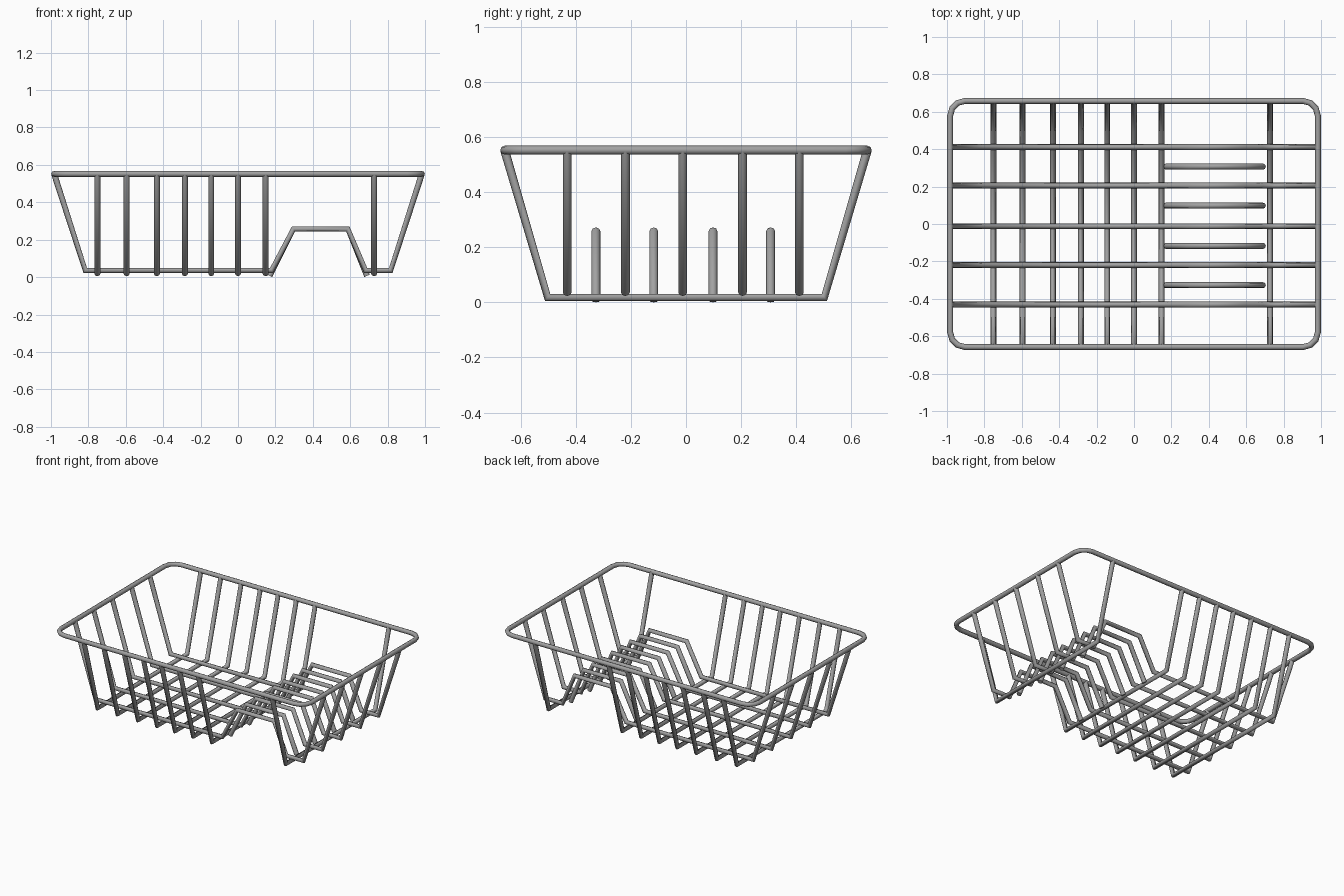
import bpy
from math import cos, sin, pi

cube = bpy.data.objects.get("Cube")
if cube:
    bpy.data.objects.remove(cube)

steel = bpy.data.materials.new("grey_steel")
steel.use_nodes = True
colour = (0.36, 0.36, 0.36, 1)
steel.diffuse_color = colour
steel.node_tree.nodes["Principled BSDF"].inputs["Base Color"].default_value = colour

WIRE = 0.016
RIM_X, RIM_Y, RIM_Z = 0.983, 0.658, 0.552


def wire(name, points, closed=False):
    """Round bar swept along a polyline, turned into a smooth mesh."""
    curve = bpy.data.curves.new(name, "CURVE")
    curve.dimensions = "3D"
    curve.bevel_depth = WIRE
    curve.bevel_resolution = 2
    curve.use_fill_caps = True
    spline = curve.splines.new("POLY")
    spline.points.add(len(points) - 1)
    for p, co in zip(spline.points, points):
        p.co = (*co, 1)
    spline.use_cyclic_u = closed
    obj = bpy.data.objects.new(name, curve)
    bpy.context.collection.objects.link(obj)
    curve.materials.append(steel)
    bpy.ops.object.select_all(action="DESELECT")
    obj.select_set(True)
    bpy.context.view_layer.objects.active = obj
    bpy.ops.object.convert(target="MESH")
    bpy.ops.object.shade_smooth_by_angle(angle=pi / 2.2)
    return obj


# Top rim: rectangle with rounded corners
R = 0.08
rim = []
for i, (sx, sy) in enumerate([(1, 1), (-1, 1), (-1, -1), (1, -1)]):
    for k in range(4):
        a = (i + k / 3) * pi / 2
        rim.append((sx * (RIM_X - R) + R * cos(a), sy * (RIM_Y - R) + R * sin(a), RIM_Z))
wire("top_rim", rim, closed=True)

# U-shaped wires running front to back
side = [(-RIM_Y, RIM_Z), (-0.502, 0.018), (0.502, 0.018), (RIM_Y, RIM_Z)]
for x in (-0.752, -0.595, -0.434, -0.284, -0.143, 0, 0.148, 0.728):
    wire("cross_wire", [(x, y, z) for y, z in side])

# Long wires running side to side, stepping over the raised shelf
shelf = [(0.297, 0.258), (0.587, 0.258)]
long_path = [(-RIM_X, RIM_Z), (-0.817, 0.036), (0.18, 0.036), *shelf,
             (0.682, 0.036), (0.817, 0.036), (RIM_X, RIM_Z)]
for y in (-0.431, -0.22, -0.012, 0.205, 0.411):
    wire("long_wire", [(x, y, z) for x, z in long_path])

# Short wires that only form the raised shelf
for y in (-0.327, -0.117, 0.098, 0.307):
    wire("shelf_wire", [(x, y, z) for x, z in [(0.169, 0.007), *shelf, (0.69, 0.007)]])
